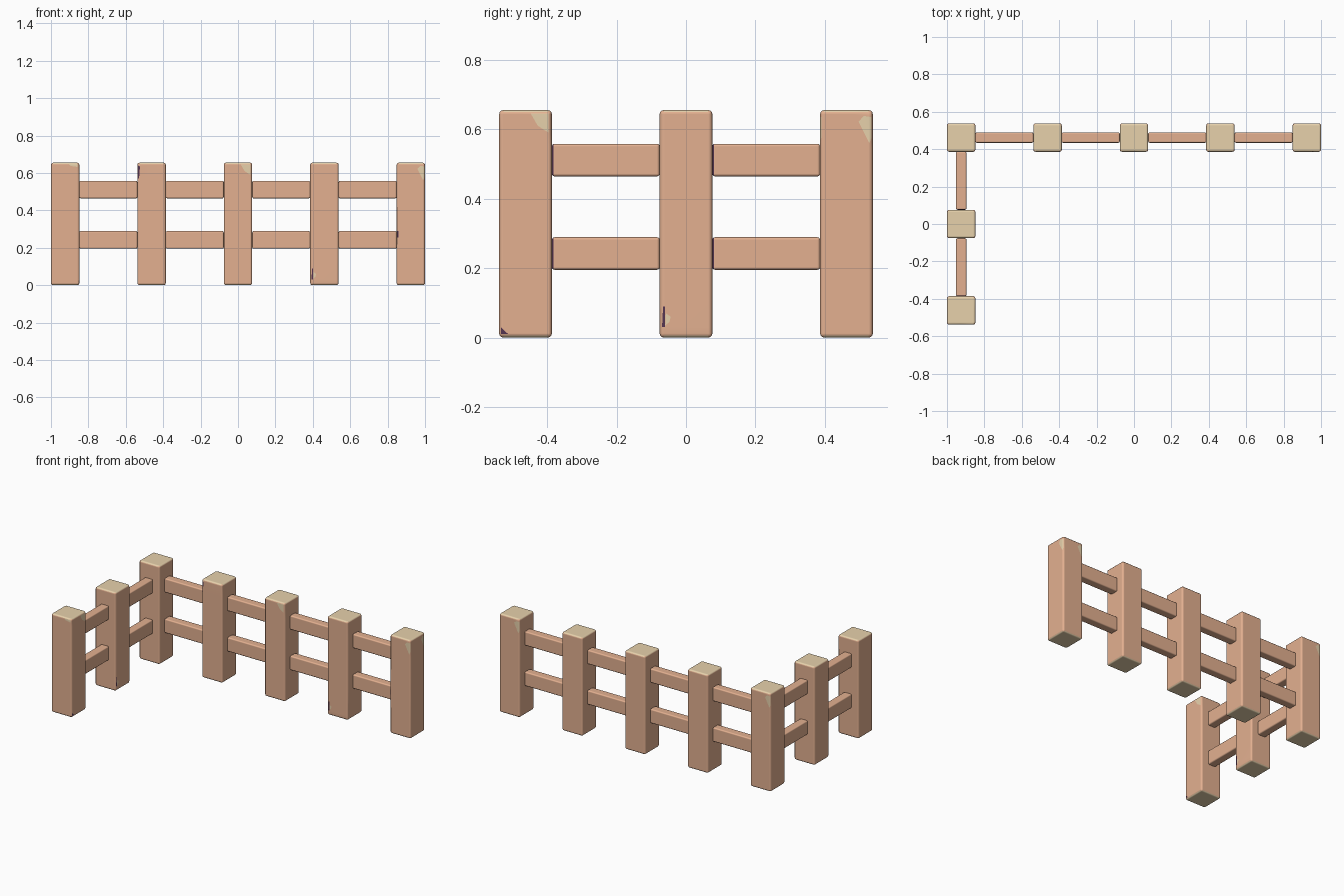
import bpy
import bmesh
from math import pi
from mathutils import Matrix, Vector

if "Cube" in bpy.data.objects:
    bpy.data.objects.remove(bpy.data.objects["Cube"], do_unlink=True)

SPACING = 0.462
POST_WIDTH = 0.152
POST_HEIGHT = 0.655
ARM = 2 * SPACING


def make_material(name, color):
    mat = bpy.data.materials.new(name)
    mat.use_nodes = True
    mat.diffuse_color = color
    mat.node_tree.nodes["Principled BSDF"].inputs["Base Color"].default_value = color
    return mat


MATERIALS = [make_material("warm_wood", (0.77, 0.435, 0.28, 1)),
             make_material("pale_end_grain", (0.8, 0.64, 0.41, 1)),
             make_material("dark_crack", (0.09, 0.035, 0.08, 1))]
WOOD, PALE, DARK = range(3)


def rounded_box(size, bevel):
    bm = bmesh.new()
    bmesh.ops.create_cube(bm, size=1)
    bmesh.ops.scale(bm, vec=size, verts=bm.verts)
    bmesh.ops.bevel(bm, geom=bm.edges[:], offset=bevel, segments=3,
                    profile=0.5, affect='EDGES', clamp_overlap=True)
    bm.normal_update()
    return bm


def paint(bm, color, rule):
    for face in bm.faces:
        if rule(face):
            face.material_index = color


def cut_patch(bm, turn, color, outline):
    """Cut a convex outline (side offset, height) into one side and colour it."""
    spin = Matrix.Rotation(turn * pi / 2, 3, 'Z')
    facing = spin @ Vector((0, -1, 0))
    planes = []

    def inside(face):
        middle = face.calc_center_median()
        return face.normal.dot(facing) > 0.3 and all(
            (middle - co).dot(no) < 0 for co, no in planes)

    for (u, z), (u_next, z_next) in zip(outline, outline[1:] + outline[:1]):
        co = spin @ Vector((u, 0, z - POST_HEIGHT / 2))
        no = (spin @ Vector((z_next - z, 0, u - u_next))).normalized()
        faces = [f for f in bm.faces if inside(f)]
        edges = {e for f in faces for e in f.edges}
        verts = {v for f in faces for v in f.verts}
        bmesh.ops.bisect_plane(bm, geom=[*faces, *edges, *verts], dist=1e-5,
                               plane_co=co, plane_no=no)
        bm.normal_update()
        planes.append((co, no))
    paint(bm, color, inside)


def finish(bm, name, center):
    for face in bm.faces:
        face.smooth = True
    mesh = bpy.data.meshes.new(name)
    bm.to_mesh(mesh)
    bm.free()
    for mat in MATERIALS:
        mesh.materials.append(mat)
    obj = bpy.data.objects.new(name, mesh)
    obj.location = center
    bpy.context.collection.objects.link(obj)
    # Broad faces shade flat, only the edges shade round
    obj.modifiers.new("flat_broad_faces", 'WEIGHTED_NORMAL').weight = 100


# Worn patch outlines, counter-clockwise as seen from outside
wide = [(0.015, 0.645), (0.035, 0.61), (0.066, 0.59), (0.066, 0.645)]
tall = [(0.035, 0.622), (0.066, 0.56), (0.072, 0.575), (0.072, 0.635), (0.05, 0.638)]
strip = [(0.02, 0.648), (0.03, 0.637), (0.066, 0.632), (0.066, 0.648)]
low = [(-0.06, 0.035), (-0.048, 0.045), (-0.044, 0.06), (-0.058, 0.07)]
low_crack = [(-0.069, 0.03), (-0.06, 0.03), (-0.06, 0.09), (-0.066, 0.09)]
foot_crack = [(-0.071, 0.01), (-0.05, 0.01), (-0.071, 0.03)]
top_crack = [(-0.074, 0.57), (-0.067, 0.57), (-0.062, 0.635), (-0.072, 0.64)]
joint_crack = [(-0.074, 0.255), (-0.067, 0.255), (-0.067, 0.29), (-0.074, 0.29)]

# Patches by post number: quarter turns 0 front, 1 left, 2 back
patches = {
    1: [(2, PALE, tall)],
    2: [(0, DARK, top_crack)],
    3: [(0, PALE, wide)],
    4: [(0, PALE, low), (0, DARK, low_crack)],
    5: [(0, PALE, tall), (1, PALE, tall), (2, PALE, tall), (0, DARK, joint_crack)],
    6: [(1, PALE, low), (1, DARK, low_crack)],
    7: [(0, PALE, strip), (1, PALE, wide), (1, DARK, foot_crack)],
}

# Posts: a long back run and a shorter side run sharing the corner post
back_posts = [(-ARM + i * SPACING, SPACING) for i in range(5)]
side_posts = [(-ARM, SPACING - i * SPACING) for i in range(3)]
for number, (x, y) in enumerate(back_posts + side_posts[1:], 1):
    bm = rounded_box((POST_WIDTH, POST_WIDTH, POST_HEIGHT), 0.012)
    paint(bm, PALE, lambda f: abs(f.normal.z) > 0.7)
    for turn, color, outline in patches[number]:
        cut_patch(bm, turn, color, outline)
    finish(bm, f"post_{number}", (x, y, POST_HEIGHT / 2))

# Rails: two heights between each pair of posts; side rails have a dark front joint
rail_length = SPACING - POST_WIDTH
for run, posts in (("back", back_posts), ("side", side_posts)):
    is_side = run == "side"
    size = (0.056, rail_length, 0.094) if is_side else (rail_length, 0.056, 0.094)
    for i, (a, b) in enumerate(zip(posts, posts[1:])):
        for level, z in (("lower", 0.242), ("upper", 0.511)):
            bm = rounded_box(size, 0.008)
            if is_side:
                paint(bm, DARK, lambda f: f.normal.y < -0.4)
            finish(bm, f"{run}_{level}_rail_{i + 1}",
                   ((a[0] + b[0]) / 2, (a[1] + b[1]) / 2, z))
